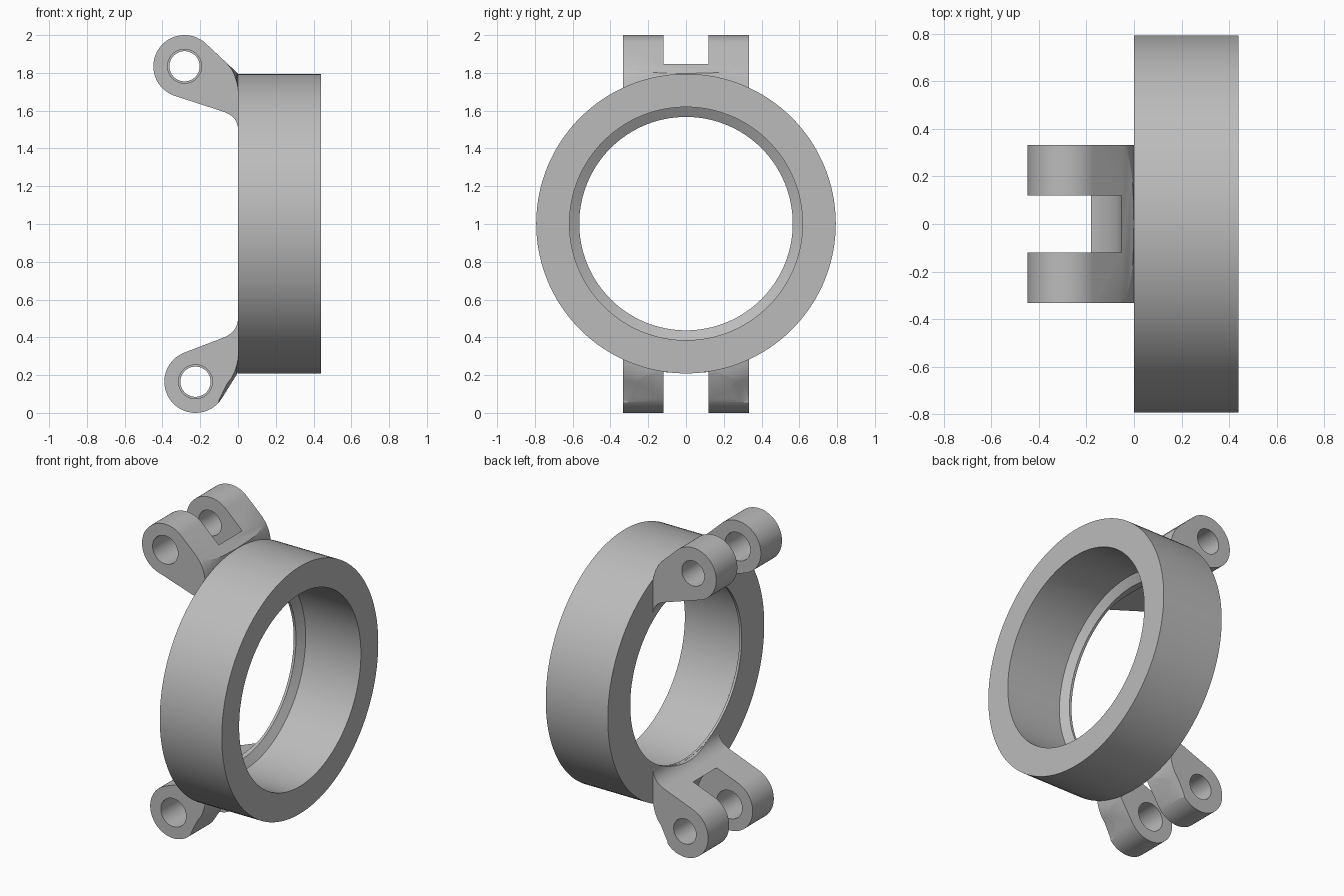
import bpy, bmesh
from math import sin, cos, tan, radians, pi
from mathutils import Vector

cube = bpy.data.objects.get("Cube")
if cube:
    bpy.data.objects.remove(cube, do_unlink=True)

MID_Z = 1.002     # height of the ring axis
BORE = 0.565      # radius of the rear lip
LUG_R = 0.165     # radius of the lug ends

grey = bpy.data.materials.new("plain grey")
grey.use_nodes = True
grey.diffuse_color = (0.5, 0.5, 0.5, 1)
grey.node_tree.nodes["Principled BSDF"].inputs["Base Color"].default_value = (0.5, 0.5, 0.5, 1)


def finish(name, bm):
    bmesh.ops.recalc_face_normals(bm, faces=bm.faces)
    mesh = bpy.data.meshes.new(name)
    bm.to_mesh(mesh)
    bm.free()
    mesh.materials.append(grey)
    ob = bpy.data.objects.new(name, mesh)
    bpy.context.collection.objects.link(ob)
    return ob


def revolve(name, profile, closed, segments=128):
    """Turn (x, radius) points around the ring axis; open profiles get end caps."""
    bm = bmesh.new()
    loops = []
    for x, r in profile:
        loops.append([bm.verts.new((x, r * cos(2 * pi * i / segments),
                                    MID_Z + r * sin(2 * pi * i / segments)))
                      for i in range(segments)])
    pairs = list(zip(loops, loops[1:]))
    if closed:
        pairs.append((loops[-1], loops[0]))
    else:
        bm.faces.new(loops[0])
        bm.faces.new(loops[-1])
    for a, b in pairs:
        for i in range(segments):
            j = (i + 1) % segments
            bm.faces.new((a[i], a[j], b[j], b[i]))
    return finish(name, bm)


def extrude_y(name, outline, y0, y1):
    """Extrude an (x, z) outline between two depths."""
    bm = bmesh.new()
    face = bm.faces.new([bm.verts.new((x, y0, z)) for x, z in outline])
    new = bmesh.ops.extrude_face_region(bm, geom=[face])["geom"]
    bmesh.ops.translate(bm, vec=(0, y1 - y0, 0),
                        verts=[v for v in new if isinstance(v, bmesh.types.BMVert)])
    return finish(name, bm)


def disc(cx, cz, r, n=64):
    return [(cx + r * cos(2 * pi * i / n), cz + r * sin(2 * pi * i / n)) for i in range(n)]


def boolean(ob, tool, operation):
    """Apply a boolean and remove the tool."""
    mod = ob.modifiers.new(operation, 'BOOLEAN')
    mod.operation = operation
    mod.solver = 'EXACT'
    mod.object = tool
    bpy.context.view_layer.update()
    deps = bpy.context.evaluated_depsgraph_get()
    mesh = bpy.data.meshes.new_from_object(ob.evaluated_get(deps))
    ob.modifiers.clear()
    ob.data = mesh
    bpy.data.objects.remove(tool, do_unlink=True)


def lug_outline(cx, cw, top_deg, low_deg):
    """Rounded end, two tangent flanks and a root fillet, in (x, distance from axis)."""
    def on_arc(deg):
        a = radians(deg)
        return cx + LUG_R * cos(a), cw + LUG_R * sin(a)

    def flank(deg, x):
        px, pw = on_arc(deg)
        return pw - (x - px) / tan(radians(deg))

    pts = [(0.012, flank(top_deg, 0.012))]
    steps = 48
    pts += [on_arc(top_deg + (low_deg - top_deg) * i / steps) for i in range(steps + 1)]
    a = Vector((-0.08, flank(low_deg, -0.08)))
    b = Vector((0, flank(low_deg, 0)))
    c = Vector((0, 0.4975))
    for i in range(13):
        t = i / 12
        pts.append(tuple((1 - t) ** 2 * a + 2 * t * (1 - t) * b + t * t * c))
    pts.append((0.012, c.y))
    return pts


def make_lug(name, side, cx, cw, top_deg, low_deg):
    outline = [(x, MID_Z + side * w) for x, w in lug_outline(cx, cw, top_deg, low_deg)]
    lug = extrude_y(name, outline, -0.333, 0.333)
    cz = MID_Z + side * cw
    # blend the root into the outside of the ring
    flare = [(0.02, 0.785), (0, 0.791), (-0.006, 0.82), (-0.018, 0.853), (-0.034, 0.882),
             (-0.055, 0.907), (-0.1, 0.99), (-0.16, 1.3), (-0.6, 1.3)]
    boolean(lug, revolve("flare_tool", flare, False), 'INTERSECT')
    # keep the bore open
    boolean(lug, revolve("bore_tool", [(-0.6, BORE + 0.001), (0.1, BORE + 0.001)], False), 'DIFFERENCE')
    # round clearance between the two ears
    boolean(lug, extrude_y("slot_tool", disc(cx, cz, 0.23, 96), -0.119, 0.119), 'DIFFERENCE')
    # pin holes, wider at the front
    boolean(lug, extrude_y("front_hole_tool", disc(cx, cz, 0.09), -0.5, 0), 'DIFFERENCE')
    boolean(lug, extrude_y("back_hole_tool", disc(cx, cz, 0.08), 0, 0.5), 'DIFFERENCE')
    return lug


# ring with a chamfered lip at its rear
ring = revolve("ring", [(0, BORE), (0, 0.793), (0.44, 0.793), (0.44, 0.617),
                        (0.048, 0.617), (0.016, BORE)], True)

# forked lugs above and below
upper_lug = make_lug("upper_lug", 1, -0.283, 0.833, 47, 252)
lower_lug = make_lug("lower_lug", -1, -0.225, 0.837, 32, 249)

bpy.ops.object.select_all(action='DESELECT')
for ob in (ring, upper_lug, lower_lug):
    ob.select_set(True)
bpy.context.view_layer.objects.active = ring
bpy.ops.object.shade_smooth_by_angle(angle=radians(25))
